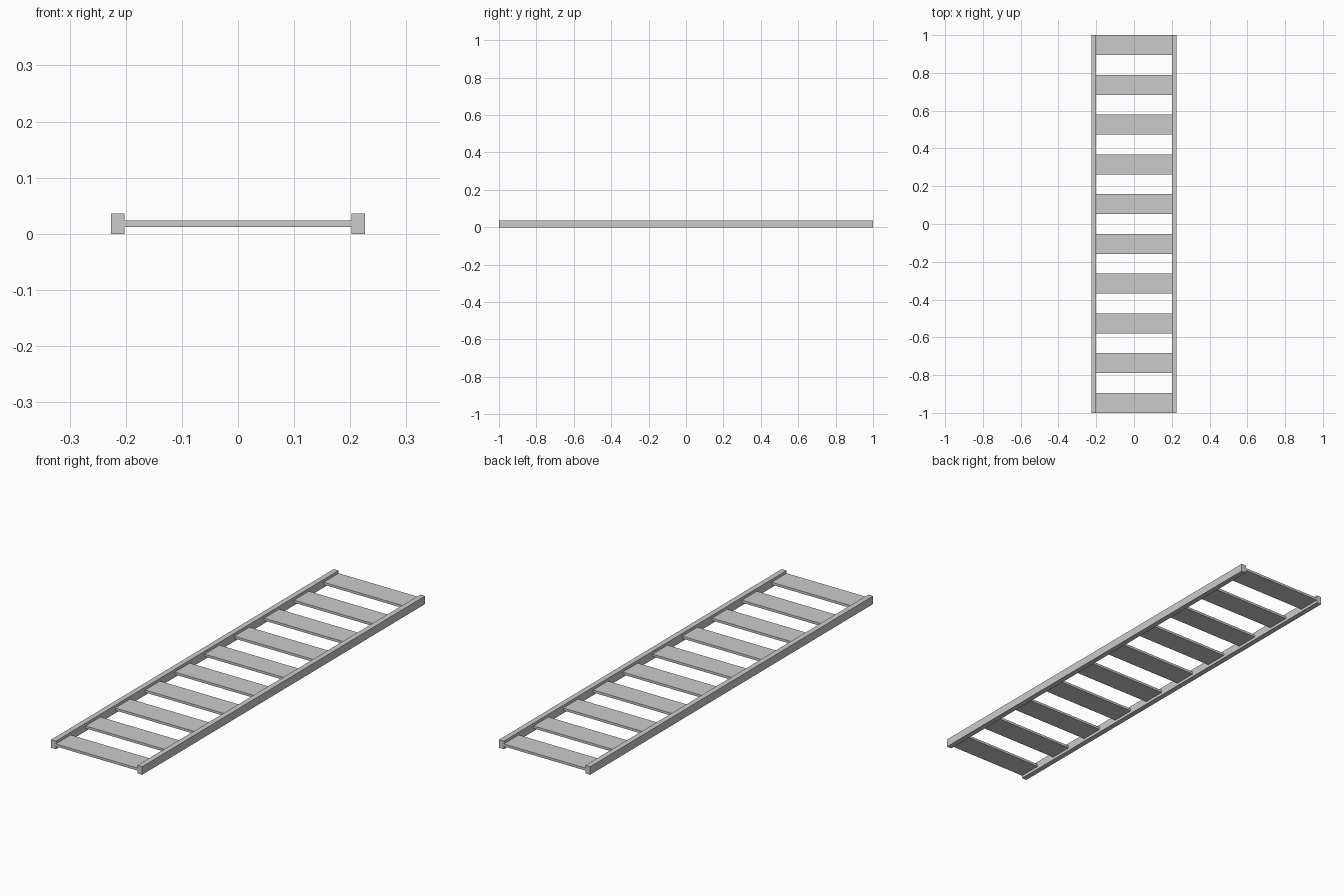
import bpy

if "Cube" in bpy.data.objects:
    bpy.data.objects.remove(bpy.data.objects["Cube"])


def box(name, lo, hi):
    """Axis-aligned box between two corners."""
    bpy.ops.mesh.primitive_cube_add(size=1, location=[(a + b) / 2 for a, b in zip(lo, hi)])
    ob = bpy.context.object
    ob.name = name
    ob.scale = [b - a for a, b in zip(lo, hi)]
    bpy.ops.object.transform_apply(location=False, rotation=False, scale=True)
    return ob


OUTER, INNER, HEIGHT = 0.226, 0.202, 0.036
SLATS = 10
PITCH = 2 / (SLATS - 0.5)  # slat and gap are equally wide

# Side rails
box("left_rail", (-OUTER, -1, 0), (-INNER, 1, HEIGHT))
box("right_rail", (INNER, -1, 0), (OUTER, 1, HEIGHT))

# Cross slats, flush with both rail ends
for i in range(SLATS):
    y = -1 + i * PITCH
    box(f"slat_{i + 1}", (-INNER, y, 0.0125), (INNER, y + PITCH / 2, 0.0235))
